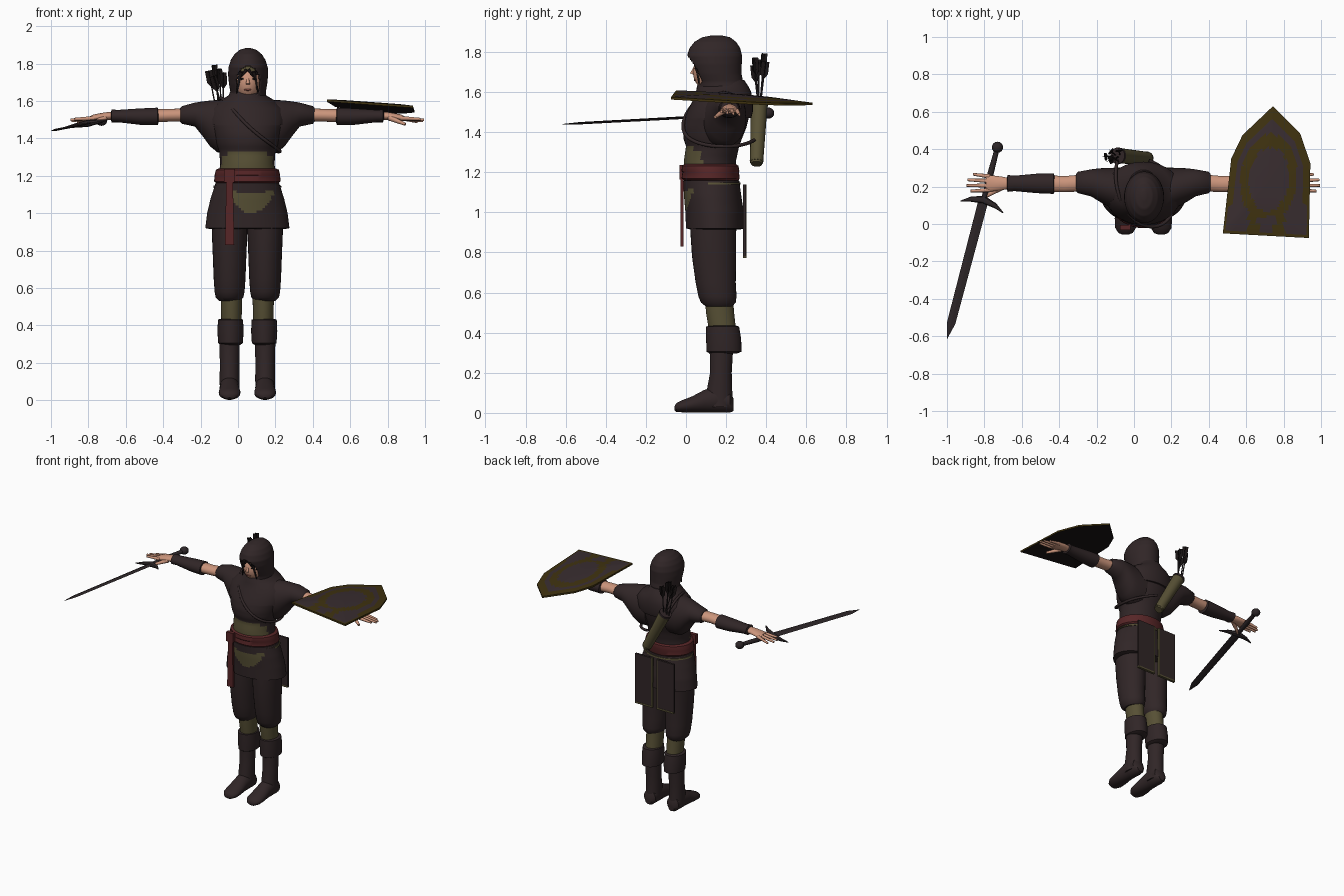
import bpy, bmesh, math
from mathutils import Vector, Matrix

cube = bpy.data.objects.get("Cube")
if cube:
    bpy.data.objects.remove(cube)


def material(name, r, g, b):
    m = bpy.data.materials.new(name)
    m.use_nodes = True
    m.diffuse_color = (r, g, b, 1)
    m.node_tree.nodes["Principled BSDF"].inputs["Base Color"].default_value = (r, g, b, 1)
    return m


cloth = material("dark brown cloth", .03, .019, .02)
olive = material("olive cloth", .095, .08, .035)
red = material("dark red cloth", .095, .019, .02)
skin = material("skin", .6, .3, .2)
gold = material("dull gold paint", .05, .032, .005)
field = material("shield brown", .04, .026, .029)
metal = material("dark metal", .026, .019, .021)
black = material("black brown", .01, .007, .007)
lips = material("lip red", .3, .09, .07)

CX = .05   # centre line of the figure
SIDES = (("left", 1), ("right", -1))


def finish(name, bm, mats, M=None, angle=40):
    bmesh.ops.recalc_face_normals(bm, faces=bm.faces)
    mesh = bpy.data.meshes.new(name)
    if M:
        bm.transform(M)
    bm.to_mesh(mesh)
    bm.free()
    for m in mats:
        mesh.materials.append(m)
    for p in mesh.polygons:
        p.use_smooth = True
    mesh.set_sharp_from_angle(angle=math.radians(angle))
    ob = bpy.data.objects.new(name, mesh)
    bpy.context.collection.objects.link(ob)
    return ob


def loft(name, rings, mats, axis="z", n=32, steps=1, rule=None, M=None, angle=40):
    """Skin elliptical rings (position, centre a, centre b, radius a, radius b)."""
    mats = mats if isinstance(mats, list) else [mats]
    dense = [[a + (b - a) * k / steps for a, b in zip(p, q)]
             for p, q in zip(rings, rings[1:]) for k in range(steps)] + [rings[-1]]
    bm = bmesh.new()
    loops = []
    for t, ca, cb, ra, rb in dense:
        loop = []
        for i in range(n):
            w = math.tau * i / n
            a, b = ca + ra * math.cos(w), cb + rb * math.sin(w)
            loop.append(bm.verts.new({"z": (a, b, t), "x": (t, a, b), "y": (a, t, b)}[axis]))
        loops.append(loop)
    for p, q in zip(loops, loops[1:]):
        for i in range(n):
            j = (i + 1) % n
            bm.faces.new((p[i], p[j], q[j], q[i]))
    bm.faces.new(loops[0])
    bm.faces.new(loops[-1])
    if rule:
        cut = []
        for f in bm.faces:
            k = rule(f.calc_center_median())
            if k < 0:
                cut.append(f)
            else:
                f.material_index = k
        bmesh.ops.delete(bm, geom=cut, context="FACES")
    return finish(name, bm, mats, M, angle)


def body(name, rows, mats, cx=CX, **kw):
    """Upright loft from rows of (height, half width, front y, back y)."""
    return loft(name, [(z, cx, (f + b) / 2, r, (b - f) / 2) for z, r, f, b in rows], mats, **kw)


def tube(name, p, q, r0, r1, mat, n=10):
    p, q = Vector(p), Vector(q)
    M = Matrix.Translation(p) @ (q - p).to_track_quat("Z", "Y").to_matrix().to_4x4()
    return loft(name, [(0, 0, 0, r0, r0), ((q - p).length, 0, 0, r1, r1)], mat, n=n, M=M)


def ball(name, pos, size, mats, rule=None, n=24):
    bm = bmesh.new()
    bmesh.ops.create_uvsphere(bm, u_segments=n, v_segments=n, radius=1)
    bm.transform(Matrix.Translation(pos) @ Matrix.Diagonal((*size, 1)))
    if rule:
        for f in bm.faces:
            f.material_index = rule(f.calc_center_median())
    return finish(name, bm, mats if isinstance(mats, list) else [mats])


def box(name, low, high, mat, flare=0):
    """Box whose lower edge may flare out sideways."""
    bm = bmesh.new()
    bmesh.ops.create_cube(bm, size=1)
    low, high = Vector(low), Vector(high)
    bm.transform(Matrix.Translation((low + high) / 2) @ Matrix.Diagonal((*(high - low), 1)))
    mid = (low.x + high.x) / 2
    for v in bm.verts:
        if v.co.z < (low.z + high.z) / 2:
            v.co.x += math.copysign(flare, v.co.x - mid)
    return finish(name, bm, [mat])


# Tunic, mantle, belt and skirt
body("tunic", [(1.12, .17, -.01, .27), (1.2, .155, -.01, .25), (1.26, .145, -.01, .25),
               (1.33, .15, 0, .265), (1.37, .165, -.013, .28), (1.42, .18, -.015, .3),
               (1.48, .2, 0, .315), (1.55, .2, .04, .32), (1.6, .14, .07, .31), (1.64, .07, .1, .27)],
     [cloth, olive], n=48, steps=3,
     rule=lambda c: int(c.y < .08 and c.z < 1.335 - abs(c.x - CX) * .15))
body("mantle", [(1.47, .205, -.005, .325), (1.5, .21, .005, .333), (1.56, .2, .035, .333),
                (1.6, .15, .05, .325), (1.63, .1, .055, .31), (1.66, .088, .07, .29)], cloth, n=40)
body("belt", [(1.16, .165, -.01, .262), (1.17, .178, -.022, .268), (1.2, .175, -.018, .264),
              (1.205, .175, -.022, .266), (1.232, .168, -.02, .262), (1.24, .15, -.01, .25)], red, n=40)
body("skirt", [(.915, .2, .02, .27), (.92, .225, 0, .292), (1, .215, -.003, .288),
               (1.08, .196, -.01, .276), (1.16, .17, -.014, .265)], [cloth, olive], n=80, steps=6,
     rule=lambda c: int(c.y < .1 and abs(c.x - .07) < .12 and
                        1 + 7 * (c.x - .07) ** 2 < c.z < 1.1 + 2 * (c.x - .07) ** 2))
body("skirt_trim", [(1.138, .183, -.01, .272), (1.148, .18, -.01, .271)], [olive, cloth], n=40,
     rule=lambda c: int(c.y < .1))
box("sash", (-.062, -.028, .83), (-.028, -.012, 1.2), red, .008)
box("sash_knot", (-.075, -.032, 1.165), (-.02, -.005, 1.235), red)
for side, s in SIDES:
    a, b = sorted((CX + s * .025, CX + s * .16))
    box(side + "_back_flap", (a, .285, .78), (b, .3, 1.14), cloth)
    box(side + "_flap_hem", (a, .284, .772), (b, .302, .784), olive)
    e = CX + s * .022
    box(side + "_flap_trim", (e - .005, .284, .772), (e + .005, .302, 1.14), olive)

# Legs and boots
for side, s in SIDES:
    x = CX + s * .095
    body(side + "_trouser", [(1, .095, .02, .26), (.9, .095, .022, .25), (.78, .09, .03, .25),
                             (.65, .085, .048, .248), (.58, .08, .062, .252), (.55, .074, .075, .248),
                             (.53, .055, .1, .23)], cloth, cx=x)
    body(side + "_knee_wrap", [(.56, .057, .095, .235), (.5, .056, .1, .24), (.41, .054, .115, .25)],
         olive, cx=x - s * .01)
    body(side + "_boot_cuff", [(.435, .055, .12, .25), (.43, .067, .1, .265), (.37, .07, .1, .275),
                               (.305, .066, .103, .277), (.295, .05, .12, .25)], cloth, cx=x - s * .005)
    body(side + "_boot_shaft", [(.32, .055, .118, .235), (.2, .052, .12, .228), (.12, .053, .105, .23),
                                (.03, .052, .1, .235)], cloth, cx=x)
    loft(side + "_boot_foot", [(.238, x, .04, .025, .03), (.22, x, .055, .047, .053), (.15, x, .068, .053, .067),
                               (.09, x, .058, .052, .056), (.03, x, .042, .058, .04), (-.02, x, .033, .056, .03),
                               (-.048, x, .027, .038, .022), (-.057, x, .024, .015, .01)], cloth, axis="y")

# Arms and hands
for side, s in SIDES:
    def arm(part, rows, mat, **kw):
        return loft(side + part, [(CX + s * d, y, z, ry, rz) for d, y, z, ry, rz in rows], mat, axis="x", **kw)

    arm("_sleeve", [(.08, .18, 1.46, .12, .14), (.16, .19, 1.465, .11, .14), (.2, .2, 1.48, .1, .122),
                    (.24, .21, 1.505, .087, .092), (.28, .22, 1.527, .072, .064), (.35, .222, 1.525, .057, .047),
                    (.36, .222, 1.525, .045, .036)], cloth)
    arm("_arm", [(.32, .22, 1.525, .045, .036), (.42, .213, 1.523, .043, .034), (.52, .216, 1.52, .045, .036),
                 (.74, .216, 1.52, .03, .02)], skin)
    arm("_bracer", [(.475, .216, 1.517, .044, .035), (.48, .216, 1.517, .055, .047), (.57, .217, 1.516, .052, .044),
                    (.69, .217, 1.519, .041, .033), (.725, .217, 1.52, .045, .034), (.73, .217, 1.52, .03, .02)], cloth)
    arm("_palm", [(.72, .217, 1.52, .029, .022), (.76, .217, 1.518, .037, .021), (.82, .217, 1.51, .044, .018),
                  (.84, .217, 1.507, .038, .012)], skin)
    for i, reach in enumerate((.925, .945, .94, .91)):
        y = .182 + .024 * i
        tube(f"{side}_finger_{i + 1}", (CX + s * .82, y, 1.508), (CX + s * reach, y + .006 * (i - 1), 1.503 - .005 * i),
             .012, .007, skin)
    tube(side + "_thumb", (CX + s * .76, .195, 1.51), (CX + s * .845, .145, 1.475), .016, .008, skin)

# Head and hood
ball("head", (CX + .003, .13, 1.7), (.073, .095, .1), [skin, black, olive],
     lambda c: 1 if c.y > .12 or 1.735 < c.z < 1.757 and abs(c.x - CX) > .018 else 2 if c.z > 1.757 else 0, n=40)
tube("neck", (CX, .15, 1.54), (CX, .14, 1.65), .06, .05, skin, 20)
body("collar", [(1.6, .062, .05, .23), (1.625, .056, .06, .22)], olive)
tube("nose", (CX + .003, .045, 1.728), (CX + .003, .03, 1.69), .005, .011, skin)
ball("mouth", (CX + .003, .047, 1.66), (.02, .008, .006), lips)
for side, s in SIDES:
    ball(side + "_eye", (CX + .003 + s * .028, .05, 1.718), (.014, .009, .006), black, n=12)
    tube(side + "_hair_lock", (CX + s * .035, .05, 1.755), (CX + s * .058, .065, 1.64), .011, .003, black)
    tube(side + "_fringe", (CX + s * .005, .04, 1.768), (CX + s * .035, .045, 1.725), .01, .002, black)
hood = body("hood", [(1.6, .1, .06, .315), (1.65, .095, .055, .285), (1.69, .102, .035, .277), (1.74, .107, .015, .278),
                     (1.78, .105, .005, .28), (1.82, .092, .018, .27), (1.85, .073, .042, .25),
                     (1.873, .045, .08, .22), (1.883, .012, .13, .175)], cloth, cx=CX + .004, n=80, steps=6,
            rule=lambda c: -1 if c.y < .12 and ((c.x - CX - .004) / .067) ** 2 + ((c.z - 1.695) / .09) ** 2 < 1 else 0)
thick = hood.modifiers.new("thickness", "SOLIDIFY")
thick.thickness = .01

# Quiver, strap and arrows
top, base = Vector((-.085, .365, 1.54)), Vector((.075, .352, 1.25))
tube("quiver", base, top, .033, .042, olive, 20)
tube("quiver_rim", top.lerp(base, .03), top.lerp(base, -.02), .044, .044, cloth, 20)
tube("quiver_cap", base.lerp(top, -.03), base.lerp(top, .03), .028, .035, olive, 20)
for i, (x, y, z) in enumerate([(-.155, .36, 1.75), (-.125, .39, 1.78), (-.1, .345, 1.76),
                               (-.08, .395, 1.74), (-.13, .34, 1.72)]):
    tip, foot = Vector((x, y, z)), top + Vector((.01 * (i - 2), 0, -.05))
    tube(f"arrow_{i + 1}", foot, tip, .004, .004, metal, 6)
    M = Matrix.Translation(tip) @ (foot - tip).to_track_quat("Z", "Y").to_matrix().to_4x4()
    for k, (a, b) in enumerate(((.02, .002), (.002, .02))):
        loft(f"arrow_{i + 1}_feather_{k + 1}", [(-.012, 0, 0, a, b), (.05, 0, 0, a, b), (.075, 0, 0, .003, .003)],
             black, n=4, M=M)
path = bpy.data.curves.new("quiver_strap", "CURVE")
path.dimensions = "3D"
path.bevel_depth = .009
spline = path.splines.new("NURBS")
stops = [(-.085, .35, 1.53), (-.11, .27, 1.63), (-.08, .1, 1.62), (.03, -.02, 1.48), (.17, -.02, 1.37),
         (.25, .13, 1.32), (.2, .29, 1.33), (.08, .34, 1.36)]
spline.points.add(len(stops) - 1)
for point, co in zip(spline.points, stops):
    point.co = (*co, 1)
spline.use_endpoint_u = True
path.materials.append(cloth)
bpy.context.collection.objects.link(bpy.data.objects.new("quiver_strap", path))

# Sword, built along its own y axis and then placed in the right hand
start, end = Vector((-.73, .41, 1.495)), Vector((-1, -.615, 1.44))
along = (end - start).normalized()
across = Vector((.97, -.25, .17))
across = (across - along * across.dot(along)).normalized()
S = Matrix((across, along, across.cross(along))).transposed().to_4x4()
S.translation = start
span = (end - start).length
loft("sword_blade", [(.29, 0, 0, .027, .007), (span - .09, 0, 0, .023, .006), (span, 0, 0, .001, .001)],
     metal, axis="y", n=4, M=S, angle=15)
loft("sword_grip", [(0, 0, 0, .013, .013), (.15, 0, 0, .017, .016), (.29, 0, 0, .014, .013)], metal, axis="y", n=12, M=S)
loft("sword_guard", [(-.12, .33, 0, .003, .003), (-.07, .305, 0, .014, .011), (0, .29, 0, .021, .019),
                     (.07, .305, 0, .014, .011), (.12, .33, 0, .003, .003)], metal, axis="x", n=8, M=S)
ball("sword_pommel", start, (.03, .03, .028), metal, n=16)

# Shield: polar grid over a pointed outline, painted by position
outline = [Vector(p) for p in ((.743, .63), (.58, .475), (.52, .35), (.475, -.05), (.935, -.075), (.943, .325), (.888, .485))]
edge = [a.lerp(b, k / 12) for a, b in zip(outline, outline[1:] + outline[:1]) for k in range(12)]
hub, RINGS = Vector((.715, .22)), 18
bm = bmesh.new()


def shield_point(p, s, drop=0):
    q = hub.lerp(p, s)
    return bm.verts.new((q.x, q.y, 1.575 - .075 * (q.x - .71) - .06 * (q.y - .2) + .016 * (1 - s * s) - drop))


def paint(q, s):
    u = abs(q.x - .708 - .055 * q.y)
    arch = math.hypot(u / .145, (q.y - .24) / .23)
    rim = s > .84 and q.y > .1 or s > .95
    stem = q.y < .08 and .045 < u < .095
    return int(rim or stem or (.74 < arch < 1.04 and q.y > .04))


grid = [[shield_point(p, r / RINGS) for p in edge] for r in range(1, RINGS + 1)]
under = [shield_point(p, 1, .012) for p in edge]
centre, under_centre = shield_point(hub, 0), shield_point(hub, 0, .012)
for i in range(len(edge)):
    j = (i + 1) % len(edge)
    bm.faces.new((centre, grid[0][i], grid[0][j]))
    for r in range(RINGS - 1):
        f = bm.faces.new((grid[r][i], grid[r + 1][i], grid[r + 1][j], grid[r][j]))
        f.material_index = paint(f.calc_center_median(), (r + 1.5) / RINGS)
    bm.faces.new((grid[-1][i], under[i], under[j], grid[-1][j])).material_index = 1
    bm.faces.new((under_centre, under[j], under[i])).material_index = 2
finish("shield", bm, [field, gold, black])
